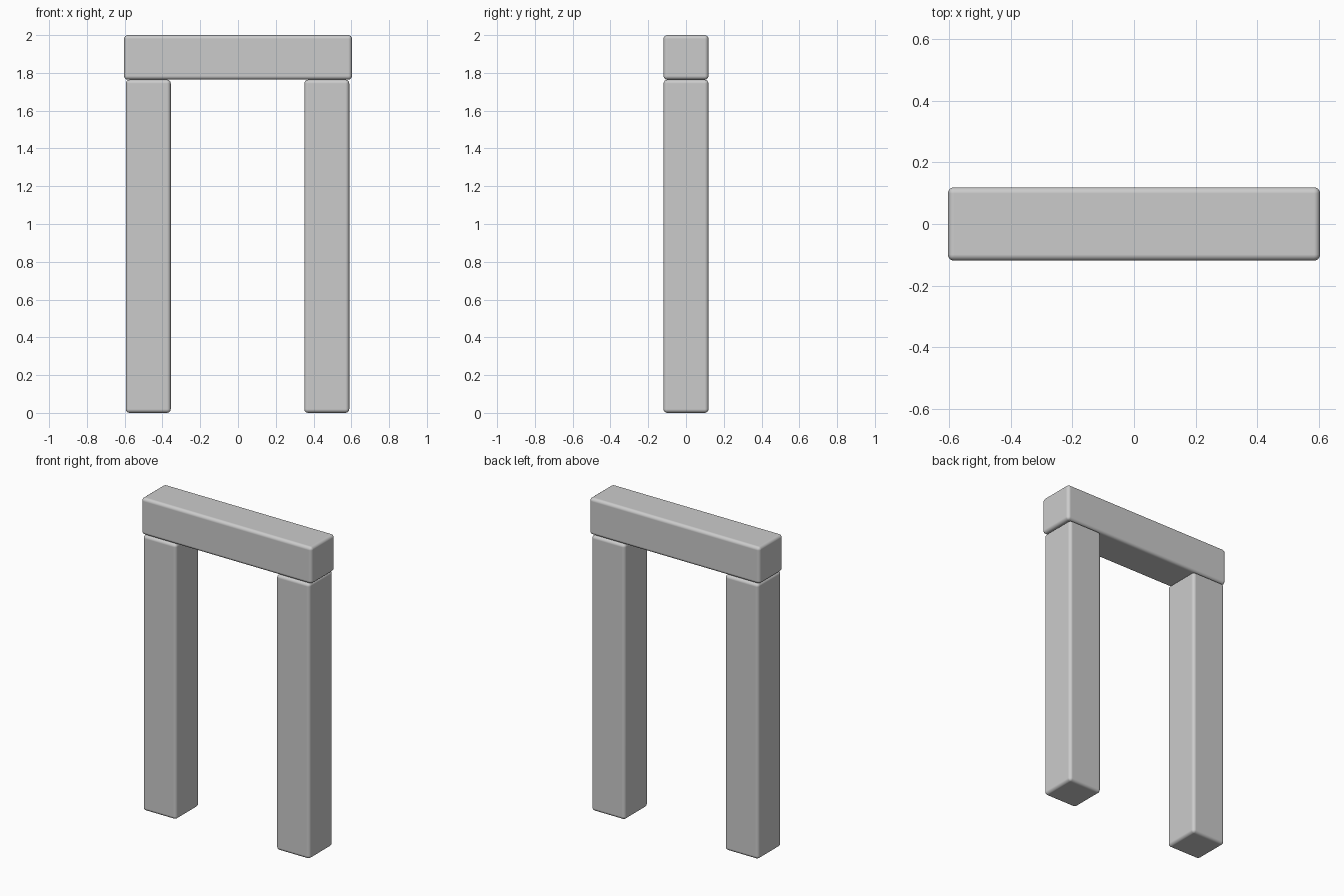
import bpy

if "Cube" in bpy.data.objects:
    bpy.data.objects.remove(bpy.data.objects["Cube"])


def rounded_block(name, center, size, radius=0.02):
    """Box with softly rounded edges."""
    bpy.ops.mesh.primitive_cube_add(size=1, location=center)
    ob = bpy.context.object
    ob.name = name
    ob.scale = size
    bpy.ops.object.transform_apply(location=False, rotation=False, scale=True)
    bev = ob.modifiers.new("rounded_edges", 'BEVEL')
    bev.width = radius
    bev.segments = 4
    bev.harden_normals = True
    bpy.ops.object.shade_smooth_by_angle()
    return ob


T = 0.238        # square section of every block
LEG_H = 1.764    # height of the posts

# Two upright posts, set very slightly off centre under the beam
for side, x in (("left", -0.475), ("right", 0.47)):
    rounded_block(side + "_post", (x, 0, LEG_H / 2), (T, T, LEG_H))

# Beam resting across the posts
rounded_block("top_beam", (0, 0, (LEG_H + 2) / 2), (1.207, T, 2 - LEG_H))
